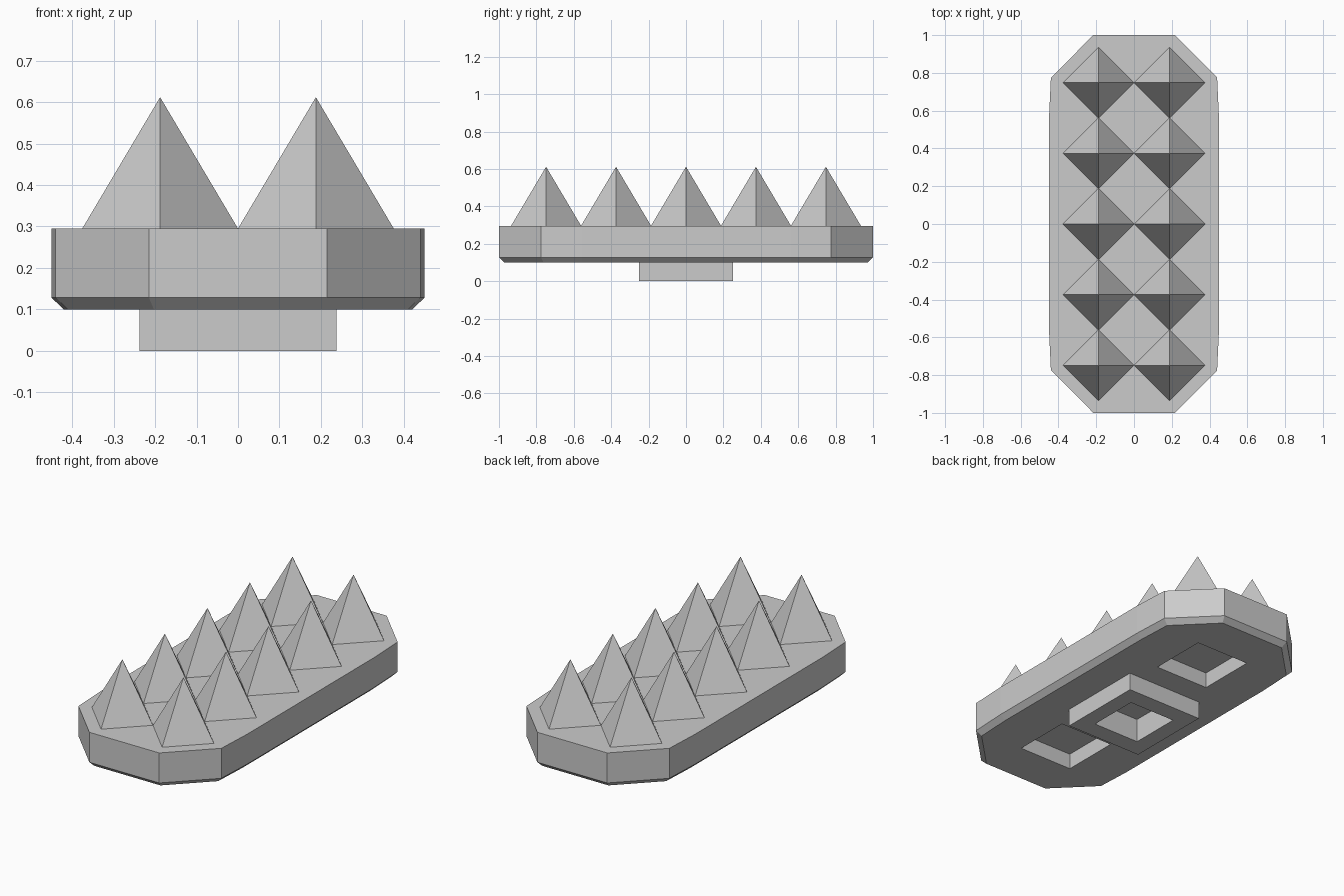
import bpy, bmesh

if "Cube" in bpy.data.objects:
    bpy.data.objects.remove(bpy.data.objects["Cube"])


def make_object(name, bm):
    bmesh.ops.recalc_face_normals(bm, faces=bm.faces[:])
    mesh = bpy.data.meshes.new(name)
    bm.to_mesh(mesh)
    bm.free()
    obj = bpy.data.objects.new(name, mesh)
    bpy.context.collection.objects.link(obj)
    return obj


def box(name, cx, cy, sx, sy, z0, z1):
    bm = bmesh.new()
    bmesh.ops.create_cube(bm, size=1)
    for v in bm.verts:
        v.co = (cx + v.co.x * sx, cy + v.co.y * sy, z0 + (v.co.z + 0.5) * (z1 - z0))
    return make_object(name, bm)


def cut(target, cutter):
    mod = target.modifiers.new("pocket", 'BOOLEAN')
    mod.operation = 'DIFFERENCE'
    mod.solver = 'EXACT'
    mod.object = cutter
    bpy.context.view_layer.objects.active = target
    bpy.ops.object.modifier_apply(modifier=mod.name)


# Base plate: clipped-corner outline, extruded, with a chamfered lower edge
quarter = [(0.45, 0.56), (0.44, 0.775), (0.215, 1.0)]
half = quarter + [(-x, y) for x, y in reversed(quarter)]
outline = half + [(-x, -y) for x, y in half]
bm = bmesh.new()
bottom = bm.faces.new([bm.verts.new((x, y, 0.128)) for x, y in outline])
bottom.normal_update()
ext = bmesh.ops.extrude_face_region(bm, geom=[bottom], use_keep_orig=True)
for v in ext["geom"]:
    if isinstance(v, bmesh.types.BMVert):
        v.co.z = 0.295
bmesh.ops.recalc_face_normals(bm, faces=bm.faces[:])
bm.faces.ensure_lookup_table()
bottom = min(bm.faces, key=lambda f: f.calc_center_median().z)
bmesh.ops.inset_region(bm, faces=[bottom], thickness=0.029, use_even_offset=True)
bottom = next(f for f in bm.faces
              if len(f.verts) == len(outline) and f.calc_center_median().z < 0.2)
for v in bottom.verts:
    v.co.z = 0.1
plate = make_object("base_plate", bm)

# Mounting block underneath
block = box("mounting_block", 0, 0, 0.475, 0.5, 0, 0.1)

# Square pockets in the underside
centre = box("centre_cutter", 0, 0, 0.29, 0.295, -0.1, 0.135)
ends = [box("end_cutter", 0, y, 0.335, 0.335, 0, 0.188) for y in (-0.56, 0.56)]
cut(block, centre)
for cutter in [centre] + ends:
    cut(plate, cutter)
    bpy.data.objects.remove(cutter)

# Two rows of five pyramid spikes
for x in (-0.188, 0.188):
    for i in range(-2, 3):
        bm = bmesh.new()
        bmesh.ops.create_cone(bm, cap_ends=True, segments=4,
                              radius1=0.188, radius2=0, depth=0.317)
        bmesh.ops.remove_doubles(bm, verts=bm.verts[:], dist=0.0001)
        bmesh.ops.translate(bm, verts=bm.verts[:],
                            vec=(x, i * 0.374, 0.295 + 0.317 / 2))
        make_object("spike", bm)
